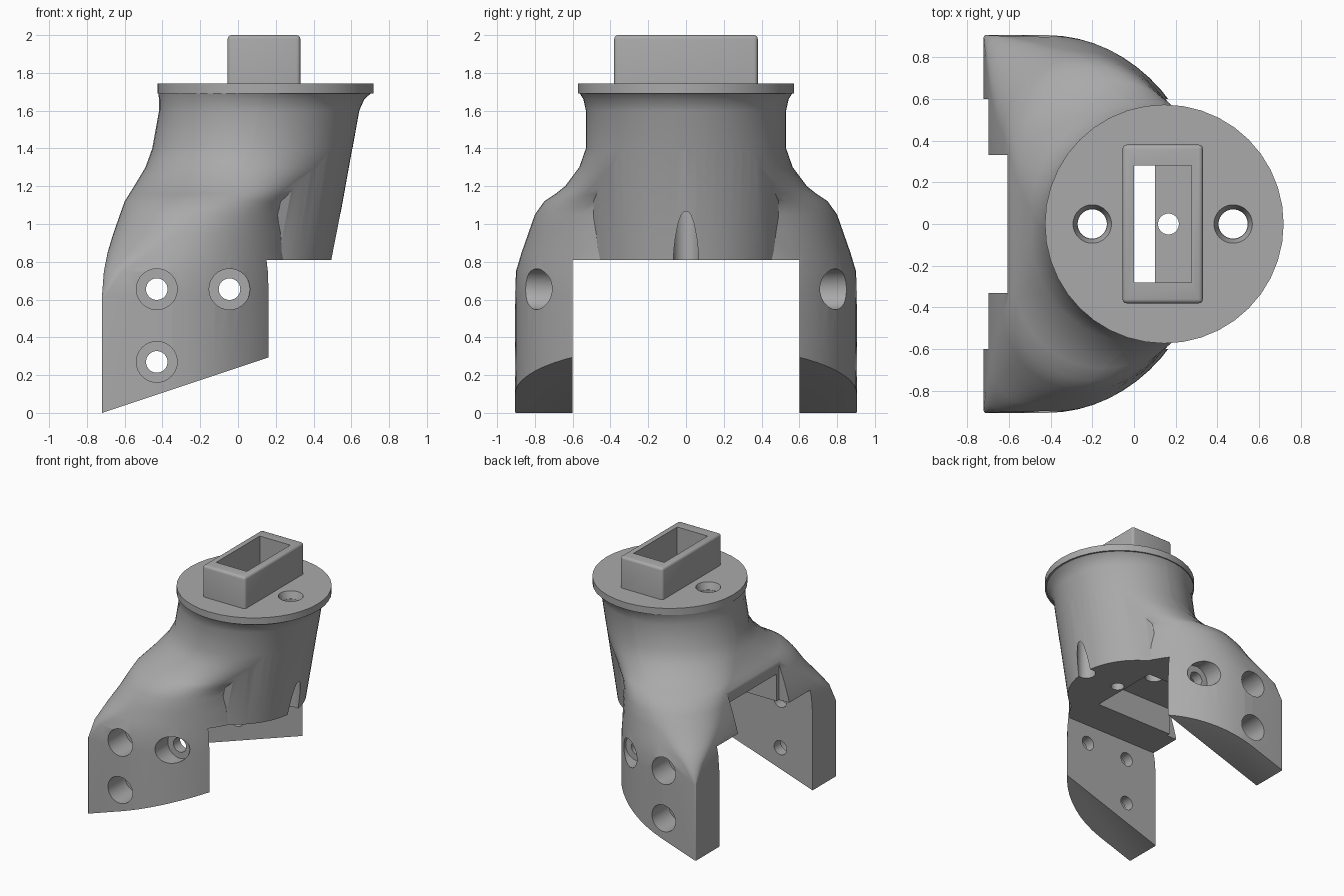
import bpy
import bmesh
from math import cos, sin, pi, radians
from mathutils import Vector, Matrix

default_cube = bpy.data.objects.get("Cube")
if default_cube:
    bpy.data.objects.remove(default_cube, do_unlink=True)

grey = bpy.data.materials.new("plain grey")
grey.use_nodes = True
grey.diffuse_color = (0.4, 0.4, 0.4, 1)
grey.node_tree.nodes["Principled BSDF"].inputs["Base Color"].default_value = grey.diffuse_color


def finish(name, bm):
    bmesh.ops.recalc_face_normals(bm, faces=bm.faces)
    mesh = bpy.data.meshes.new(name)
    bm.to_mesh(mesh)
    bm.free()
    mesh.materials.append(grey)
    obj = bpy.data.objects.new(name, mesh)
    bpy.context.collection.objects.link(obj)
    return obj


def loft(name, rings):
    """Skin a stack of closed rings and cap both ends."""
    bm = bmesh.new()
    rows = [[bm.verts.new(p) for p in ring] for ring in rings]
    count = len(rows[0])
    for low, high in zip(rows, rows[1:]):
        for i in range(count):
            j = (i + 1) % count
            bm.faces.new((low[i], low[j], high[j], high[i]))
    bm.faces.new(rows[0])
    bm.faces.new(rows[-1])
    return finish(name, bm)


def box(name, low, high):
    low, high = Vector(low), Vector(high)
    bm = bmesh.new()
    place = Matrix.Translation((low + high) / 2) @ Matrix.Diagonal((*(high - low), 1))
    bmesh.ops.create_cube(bm, size=1, matrix=place)
    return finish(name, bm)


def rod(name, start, end, radius, end_radius=None):
    """Round bar between two points, tapered if a second radius is given."""
    start, end = Vector(start), Vector(end)
    span = end - start
    bm = bmesh.new()
    turn = span.to_track_quat("Z", "Y").to_matrix().to_4x4()
    bmesh.ops.create_cone(
        bm, segments=40, cap_ends=True, depth=span.length, radius1=radius,
        radius2=end_radius or radius, matrix=Matrix.Translation((start + end) / 2) @ turn)
    return finish(name, bm)


def combine(target, tool, operation):
    mod = target.modifiers.new(tool.name, "BOOLEAN")
    mod.operation = operation
    mod.solver = "EXACT"
    mod.object = tool
    bpy.context.view_layer.objects.active = target
    bpy.ops.object.modifier_apply(modifier=mod.name)
    bpy.data.objects.remove(tool, do_unlink=True)


def section(z, left, mid, half, reach, corner):
    """Rounded rectangle on the left of mid, half ellipse on the right."""
    side = [(mid + reach * sin(pi / 2 * i / 16), half * cos(pi / 2 * i / 16))
            for i in range(16, -1, -1)]
    side += [(left + corner - corner * sin(pi / 2 * i / 12),
              half - corner + corner * cos(pi / 2 * i / 12)) for i in range(13)]
    lower = [(x, -y) for x, y in reversed(side[1:])]
    return [(x, y, z) for x, y in side + lower]


def round_section(z, mid, radius):
    return section(z, mid - radius, mid, radius, radius, radius - 0.001)


# Body: legs blending through shoulders into a leaning neck
body = loft("bracket_body", [
    section(0, -0.72, -0.42, 0.905, 0.78, 0.01),
    section(0.62, -0.72, -0.42, 0.905, 0.78, 0.01),
    section(0.75, -0.71, -0.4, 0.9, 0.75, 0.1),
    section(0.85, -0.69, -0.36, 0.87, 0.7, 0.22),
    section(0.95, -0.66, -0.3, 0.835, 0.64, 0.33),
    section(1.05, -0.625, -0.24, 0.8, 0.57, 0.38),
    section(1.12, -0.6, -0.19, 0.75, 0.55, 0.4),
    section(1.16, -0.575, -0.13, 0.69, 0.55, 0.43),
    section(1.2, -0.55, -0.08, 0.64, 0.55, 0.46),
    section(1.3, -0.49, 0.02, 0.565, 0.55, 0.5),
    round_section(1.4, 0.076, 0.53),
    round_section(1.6, 0.112, 0.53),
    round_section(1.66, 0.125, 0.543),
    round_section(1.7, 0.145, 0.568),
])
neck = loft("neck", [round_section(0.75, -0.041, 0.529), round_section(1.45, 0.085, 0.529)])
combine(body, neck, "UNION")

# Opening between the legs and the sloped leg ends
combine(body, box("leg_gap", (-2, -0.6, -1), (2, 0.6, 0.81)), "DIFFERENCE")
slope = loft("slope_cut", [
    [(-1.02, y, -0.1), (1.08, y, -0.1), (1.08, y, 0.6)] for y in (-2, 2)])
combine(body, slope, "DIFFERENCE")

# Cable channel under the shoulders, open at the end
combine(body, box("channel", (-1, -0.3, 0.7), (0.1, 0.3, 1.03)), "DIFFERENCE")
combine(body, box("end_trim", (-1, -0.33, 0.7), (-0.605, 0.33, 1.2)), "DIFFERENCE")

# Flange and rectangular socket
flange = rod("flange", (0.145, 0, 1.69), (0.145, 0, 1.745), 0.572)
combine(body, flange, "UNION")
socket = box("socket", (-0.055, -0.38, 1.7), (0.33, 0.38, 2))
bevel = socket.modifiers.new("soft_edges", "BEVEL")
bevel.width = 0.02
bevel.segments = 3
bpy.context.view_layer.objects.active = socket
bpy.ops.object.modifier_apply(modifier=bevel.name)
combine(body, socket, "UNION")
combine(body, box("socket_slot", (0, -0.28, 1), (0.275, 0.28, 2.2)), "DIFFERENCE")
combine(body, rod("cable_hole", (0.165, 0, 0.7), (0.165, 0, 1.1), 0.05), "DIFFERENCE")

# Flange screw holes with countersinks
for x in (-0.2, 0.475):
    combine(body, rod("screw_hole", (x, 0, 0.5), (x, 0, 1.9), 0.07), "DIFFERENCE")
    combine(body, rod("countersink", (x, 0, 1.69), (x, 0, 1.75), 0.072, 0.094), "DIFFERENCE")

# Counterbored bolt holes through both legs
for side in (-1, 1):
    for x, z in ((-0.43, 0.655), (-0.43, 0.27), (-0.045, 0.655)):
        combine(body, rod("bolt_hole", (x, side * 0.5, z), (x, side, z), 0.057), "DIFFERENCE")
        combine(body, rod("counterbore", (x, side * 0.685, z), (x, side, z), 0.108), "DIFFERENCE")

# Smooth shading with crisp edges
bpy.ops.object.select_all(action="DESELECT")
body.select_set(True)
bpy.context.view_layer.objects.active = body
bpy.ops.object.shade_smooth_by_angle(angle=radians(32))
